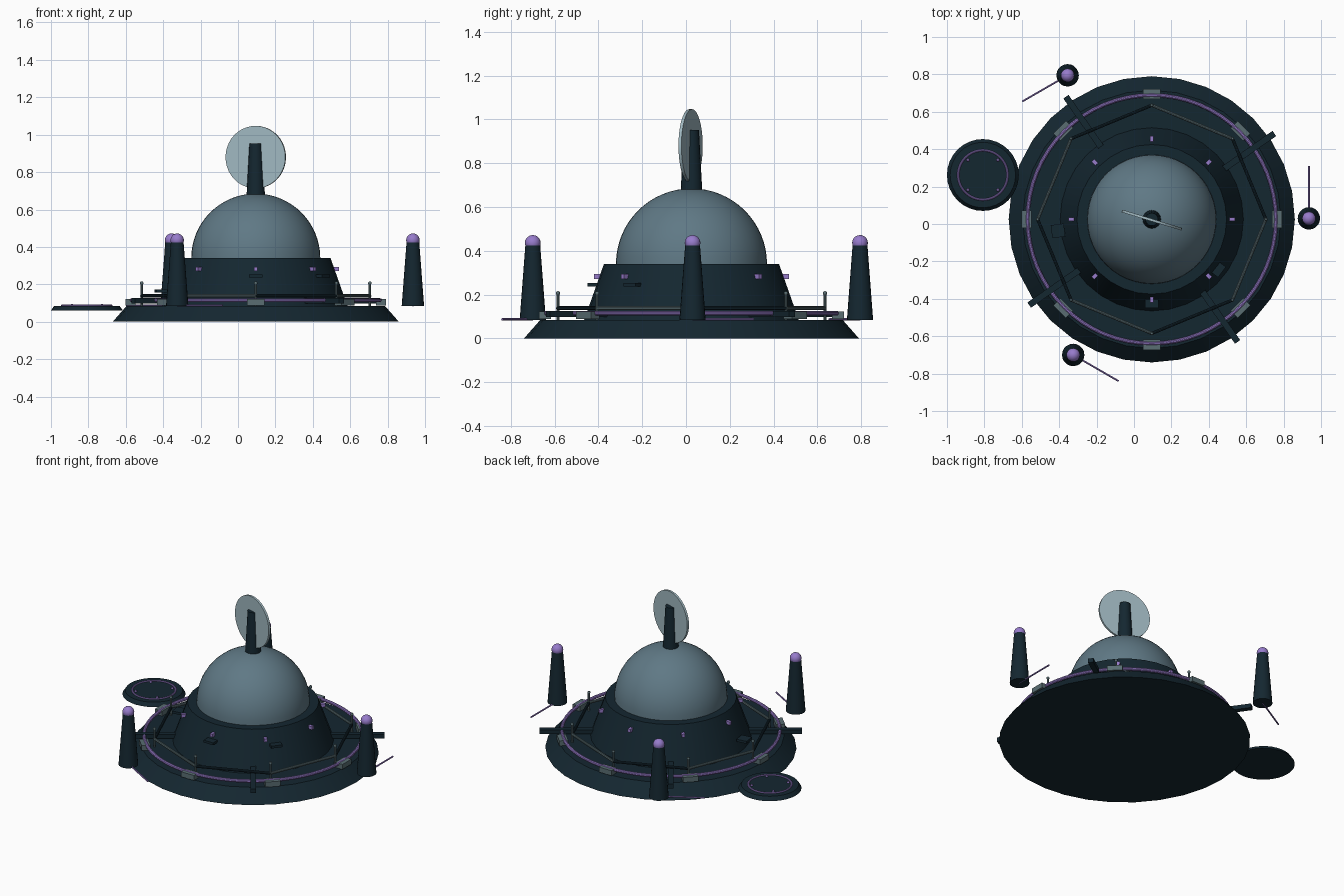
import bpy
import math
from mathutils import Vector

if "Cube" in bpy.data.objects:
    bpy.data.objects.remove(bpy.data.objects["Cube"], do_unlink=True)


def material(name, r, g, b):
    m = bpy.data.materials.new(name)
    m.use_nodes = True
    m.diffuse_color = (r, g, b, 1)
    m.node_tree.nodes["Principled BSDF"].inputs["Base Color"].default_value = (r, g, b, 1)
    return m


NAVY = material("dark navy", 0.007, 0.02, 0.03)
SLATE = material("slate blue dome", 0.115, 0.19, 0.235)
GREY = material("steel grey", 0.1, 0.155, 0.17)
PALE = material("pale blue grey", 0.35, 0.48, 0.53)
PURPLE = material("glowing purple", 0.31, 0.2, 0.6)

CENTRE = Vector((0.095, 0.025, 0))


def polar(radius, degrees, z):
    a = math.radians(degrees)
    return CENTRE + Vector((radius * math.cos(a), radius * math.sin(a), z))


def finish(name, mat, smooth=False):
    ob = bpy.context.object
    ob.name = name
    ob.data.materials.append(mat)
    if smooth:
        bpy.ops.object.shade_smooth_by_angle(angle=math.radians(35))
    return ob


def frustum(name, mat, pos, r1, r2, z1, z2, sides=32):
    bpy.ops.mesh.primitive_cone_add(vertices=sides, radius1=r1, radius2=r2, depth=z2 - z1,
                                    location=(pos[0], pos[1], (z1 + z2) / 2))
    return finish(name, mat, True)


def ball(name, mat, pos, radius, segments=20):
    bpy.ops.mesh.primitive_uv_sphere_add(segments=segments, ring_count=segments // 2,
                                         radius=radius, location=pos)
    return finish(name, mat, True)


def box(name, mat, pos, size, degrees=0):
    bpy.ops.mesh.primitive_cube_add(size=1, location=pos, rotation=(0, 0, math.radians(degrees)))
    bpy.context.object.scale = size
    return finish(name, mat)


def ring(name, mat, pos, radius, thickness):
    bpy.ops.mesh.primitive_torus_add(location=pos, major_radius=radius, minor_radius=thickness,
                                     major_segments=64, minor_segments=10)
    return finish(name, mat, True)


def rod(name, mat, start, end, radius):
    start, end = Vector(start), Vector(end)
    axis = end - start
    bpy.ops.mesh.primitive_cylinder_add(vertices=10, radius=radius, depth=axis.length,
                                        location=(start + end) / 2,
                                        rotation=axis.to_track_quat('Z', 'Y').to_euler())
    return finish(name, mat, True)


# Main hull: base plate, tapered drum and dome
frustum("base_plate", NAVY, CENTRE, 0.765, 0.69, 0, 0.085)
frustum("drum", NAVY, CENTRE, 0.49, 0.4, 0.085, 0.34)

# Dome: the upper half of a sphere, made by a lathe around the centre
profile = [(0.345 * math.cos(i * math.pi / 32), 0.345 * math.sin(i * math.pi / 32))
           for i in range(17)]
mesh = bpy.data.meshes.new("dome")
mesh.from_pydata([(r, 0, z) for r, z in profile], [(i, i + 1) for i in range(16)], [])
dome = bpy.data.objects.new("dome", mesh)
bpy.context.collection.objects.link(dome)
dome.location = CENTRE + Vector((0, 0, 0.34))
lathe = dome.modifiers.new("lathe", 'SCREW')
lathe.steps = lathe.render_steps = 48
lathe.use_merge_vertices = True
lathe.use_normal_calculate = True
lathe.use_smooth_shade = True
mesh.materials.append(SLATE)

# Antenna mast and upright dish
frustum("mast", NAVY, CENTRE, 0.05, 0.034, 0.66, 0.952, 16)
bpy.ops.mesh.primitive_cylinder_add(vertices=40, radius=0.167, depth=0.014,
                                    location=CENTRE + Vector((0, -0.004, 0.88)),
                                    rotation=(math.radians(90), 0, math.radians(-17)))
finish("dish", PALE, True)

# Light ring on the base, with clamps, posts, rails and drum lamps
ring("light_ring", PURPLE, CENTRE + Vector((0, 0, 0.115)), 0.664, 0.011)
for i in range(8):
    angle = i * 45
    box("ring_clamp", GREY, polar(0.67, angle, 0.105), (0.055, 0.095, 0.034), angle)
    rod("rail_post", GREY, polar(0.61, angle, 0.08), polar(0.61, angle, 0.205), 0.007)
    ball("post_knob", GREY, polar(0.61, angle, 0.206), 0.01, 10)
    rail_mat = NAVY if i % 2 else GREY
    rod("rail", rail_mat, polar(0.61, angle, 0.138), polar(0.61, angle - 45, 0.138), 0.009)
    box("drum_lamp", PURPLE, polar(0.43, angle, 0.282), (0.03, 0.02, 0.022), angle)

# Radial beams reaching over the edge of the base
for angle in range(35, 360, 90):
    box("radial_beam", NAVY, polar(0.63, angle, 0.112), (0.34, 0.034, 0.028), angle)

# Small ledges on the drum
for radius, angle, z in ((0.44, -90, 0.245), (0.435, -37, 0.245), (0.505, 187, 0.165)):
    box("drum_ledge", NAVY, polar(radius, angle, z), (0.07, 0.07, 0.016), angle)

# Three pylons with glowing tips and a light strip at the foot
for x, y, angle in ((0.935, 0.03, 90), (-0.355, 0.795, 210), (-0.325, -0.70, 330)):
    foot = Vector((x, y, 0.087))
    frustum("pylon", NAVY, foot, 0.06, 0.034, 0.083, 0.425, 20)
    ball("pylon_light", PURPLE, (x, y, 0.436), 0.036)
    a = math.radians(angle)
    rod("foot_strip", PURPLE, foot, foot + Vector((math.cos(a), math.sin(a), 0)) * 0.28, 0.005)

# Landing pad beside the base
pad = Vector((-0.808, 0.262, 0))
frustum("landing_pad", NAVY, pad, 0.192, 0.175, 0.06, 0.085)
ring("pad_ring", PURPLE, pad + Vector((0, 0, 0.086)), 0.132, 0.006)
for sx in (-1, 1):
    for sy in (-1, 1):
        ball("pad_lamp", PURPLE, pad + Vector((sx * 0.08, sy * 0.08, 0.087)), 0.009, 10)
